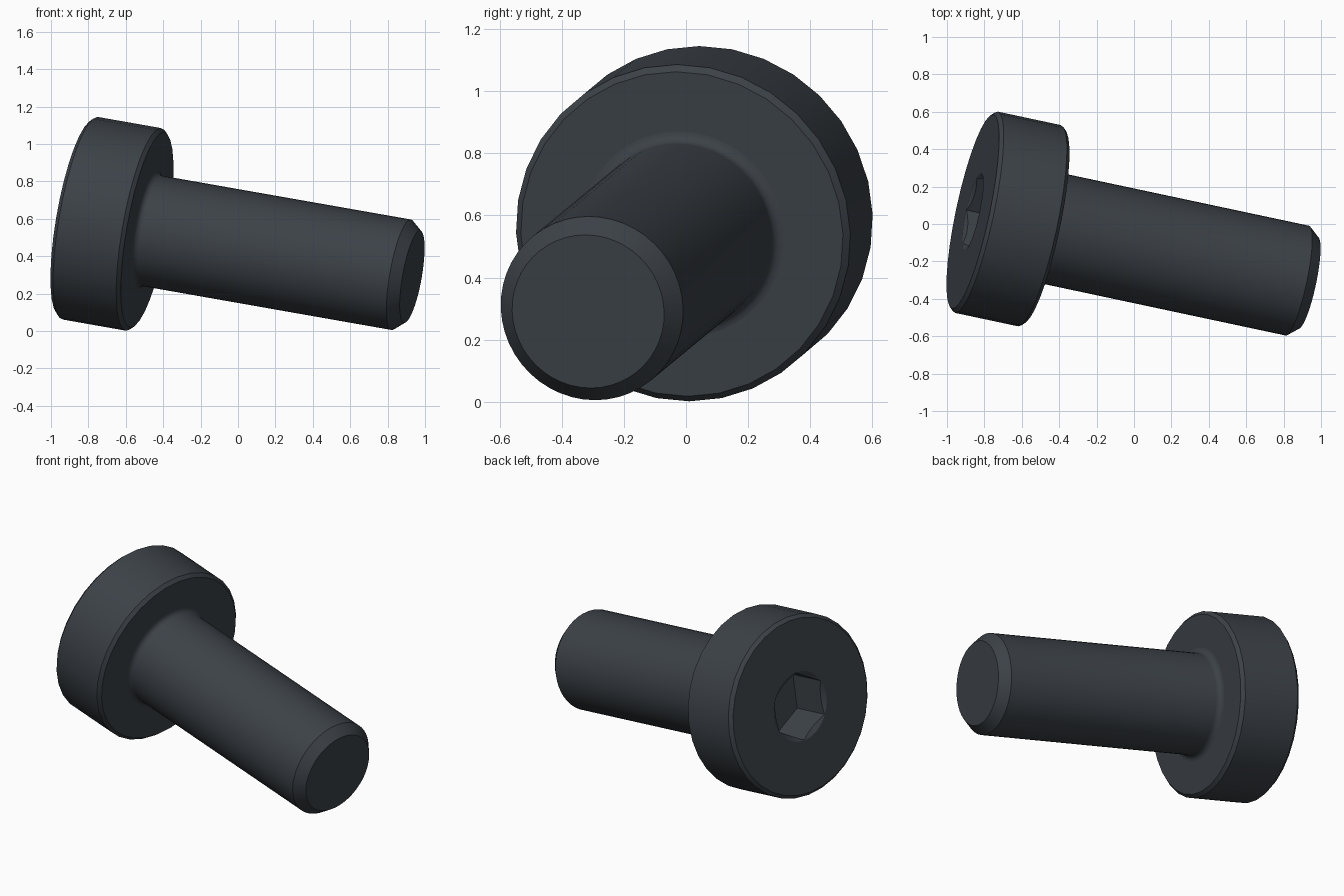
import bpy, bmesh, math
from mathutils import Vector, Matrix

cube = bpy.data.objects.get("Cube")
if cube:
    bpy.data.objects.remove(cube, do_unlink=True)

# One dark steel colour
steel = bpy.data.materials.new("dark_steel")
steel.use_nodes = True
colour = (0.045, 0.054, 0.064, 1)
steel.diffuse_color = colour
steel.node_tree.nodes["Principled BSDF"].inputs["Base Color"].default_value = colour

# Tilted frame: local z runs from the tip to the head, local y points upwards
axis = Vector((-1, 0.213, 0.176)).normalized()
up = (Vector((0, 0, 1)) - axis * axis.z).normalized()
side = up.cross(axis)
frame = Matrix((side, up, axis)).transposed().to_4x4()
frame.translation = (0.931, -0.315, 0.291)

CHAMFER = 0.02
HEAD_LOW, HEAD_TOP = 1.47, 1.86
HEAD_R, SHANK_R, SOCKET_R = 0.55, 0.30, 0.21
FILLET = 0.035


def lathe(name, profile, sides, turn=0.0):
    """Revolve (radius, height) points into a closed solid with flat end caps."""
    bm = bmesh.new()
    rings = []
    for r, z in profile:
        angles = [turn + math.tau * i / sides for i in range(sides)]
        rings.append([bm.verts.new((r * math.cos(a), r * math.sin(a), z)) for a in angles])
    for low, high in zip(rings, rings[1:]):
        for i in range(sides):
            j = (i + 1) % sides
            bm.faces.new((low[i], low[j], high[j], high[i]))
    bm.faces.new(rings[0][::-1])
    bm.faces.new(rings[-1])
    mesh = bpy.data.meshes.new(name)
    bm.to_mesh(mesh)
    bm.free()
    mesh.materials.append(steel)
    obj = bpy.data.objects.new(name, mesh)
    obj.matrix_world = frame
    bpy.context.collection.objects.link(obj)
    return obj


def activate(obj):
    bpy.ops.object.select_all(action="DESELECT")
    obj.select_set(True)
    bpy.context.view_layer.objects.active = obj


def cut(target, cutter):
    mod = target.modifiers.new("socket_cut", "BOOLEAN")
    mod.operation = "DIFFERENCE"
    mod.solver = "EXACT"
    mod.object = cutter
    activate(target)
    bpy.ops.object.modifier_apply(modifier=mod.name)
    bpy.data.objects.remove(cutter, do_unlink=True)


# Head: flat cylinder with chamfered rims
head = lathe("bolt_head", [
    (HEAD_R - CHAMFER, HEAD_LOW), (HEAD_R, HEAD_LOW + CHAMFER),
    (HEAD_R, HEAD_TOP - CHAMFER), (HEAD_R - CHAMFER, HEAD_TOP)], 32)

# Hexagonal socket with a shallow conical lead-in
cut(head, lathe("hex_cutter", [
    (SOCKET_R - 0.002, HEAD_TOP - 0.24), (SOCKET_R - 0.002, HEAD_TOP + 0.1)],
    6, math.pi / 2))
slope = math.tan(math.radians(30))
cut(head, lathe("lead_in_cutter", [
    (SOCKET_R - 0.1, HEAD_TOP - 0.1 * slope),
    (SOCKET_R + 0.05, HEAD_TOP + 0.05 * slope)], 48))

# Shank: chamfered tip, straight body, rounded fillet under the head
steps = 5
arc = [math.pi / 2 * i / steps for i in range(steps + 1)]
fillet = [(SHANK_R + FILLET * (1 - math.cos(a)),
           HEAD_LOW - FILLET * (1 - math.sin(a))) for a in arc]
shank = lathe("bolt_shank", [(0.25, 0), (SHANK_R, 0.06)] + fillet
              + [(SHANK_R + FILLET, HEAD_LOW + 0.03)], 48)

for part in (head, shank):
    activate(part)
    bpy.ops.object.shade_smooth_by_angle(angle=math.radians(25))
